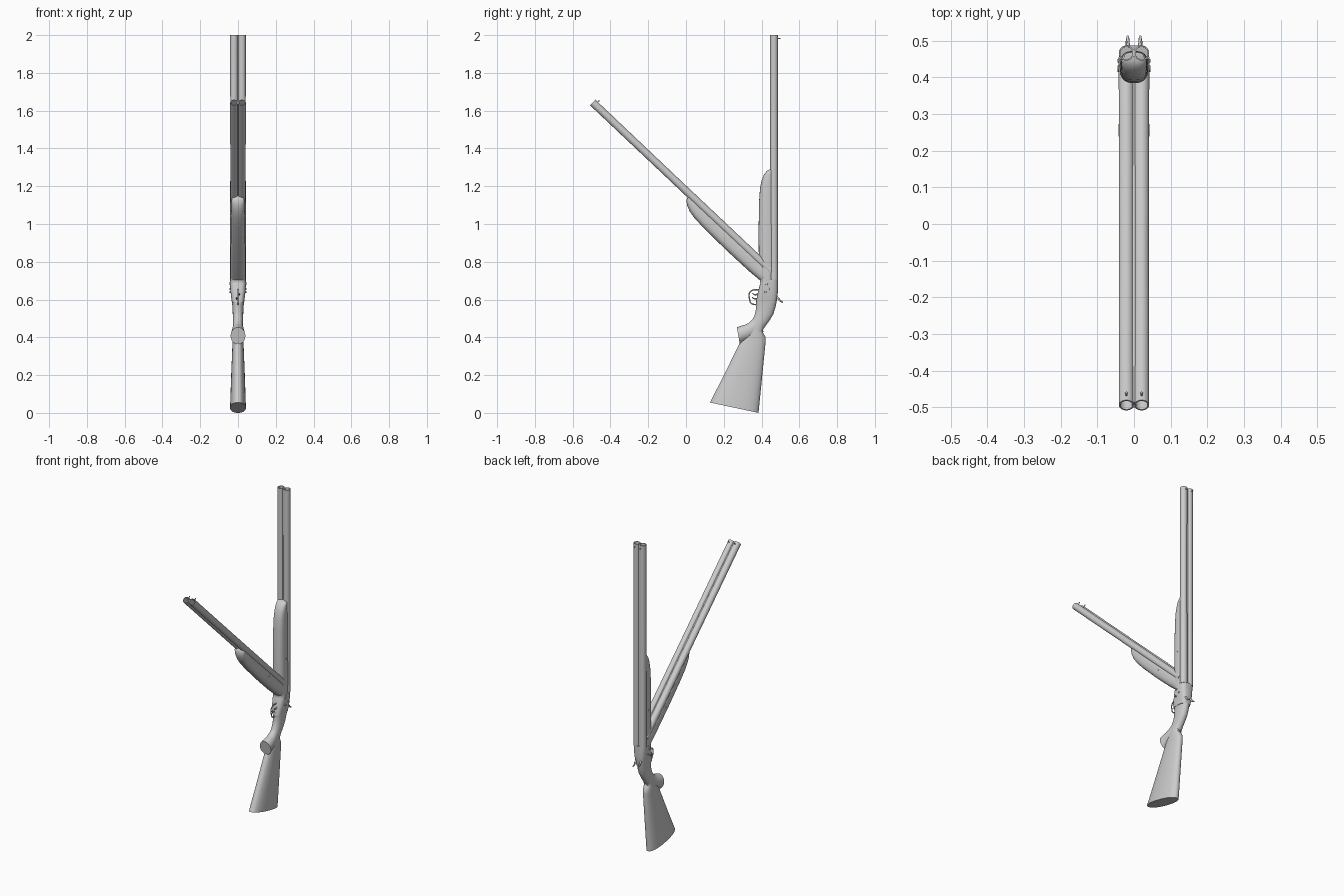
import bpy, bmesh, math
from mathutils import Matrix, Vector

if "Cube" in bpy.data.objects:
    bpy.data.objects.remove(bpy.data.objects["Cube"])

HINGE = Vector((0, 0.40, 0.707))
OPEN = (Matrix.Translation(HINGE) @ Matrix.Rotation(math.radians(46.6), 4, 'X')
        @ Matrix.Translation(-HINGE))
CLOSED = Matrix.Identity(4)


def finish(name, bm, mat=CLOSED, angle=40):
    bmesh.ops.recalc_face_normals(bm, faces=bm.faces)
    bm.transform(mat)
    me = bpy.data.meshes.new(name)
    bm.to_mesh(me)
    bm.free()
    ob = bpy.data.objects.new(name, me)
    bpy.context.collection.objects.link(ob)
    bpy.ops.object.select_all(action='DESELECT')
    ob.select_set(True)
    bpy.context.view_layer.objects.active = ob
    bpy.ops.object.shade_smooth_by_angle(angle=math.radians(angle))
    return ob


def loft(name, sections, mat=CLOSED, n=2.2, seg=32, angle=40):
    """Sections: front y, front z, back y, back z, half width."""
    bm = bmesh.new()
    rings = []
    for fy, fz, by, bz, w in sections:
        ring = []
        for i in range(seg):
            a = 2 * math.pi * i / seg
            c, s = math.cos(a), math.sin(a)
            c = math.copysign(abs(c) ** (2 / n), c)
            s = math.copysign(abs(s) ** (2 / n), s)
            ring.append(bm.verts.new((w * s, (fy + by) / 2 + c * (fy - by) / 2,
                                      (fz + bz) / 2 + c * (fz - bz) / 2)))
        rings.append(ring)
    for a, b in zip(rings, rings[1:]):
        for i in range(seg):
            j = (i + 1) % seg
            bm.faces.new((a[i], a[j], b[j], b[i]))
    bm.faces.new(rings[0])
    bm.faces.new(rings[-1])
    return finish(name, bm, mat, angle)


def tube(name, x, y, profile, mat, seg=32):
    """Closed radius/height profile spun around a vertical axis."""
    bm = bmesh.new()
    rings = [[bm.verts.new((x + r * math.cos(2 * math.pi * i / seg),
                            y + r * math.sin(2 * math.pi * i / seg), z))
              for i in range(seg)] for r, z in profile]
    for a, b in zip(rings, rings[1:] + rings[:1]):
        for i in range(seg):
            j = (i + 1) % seg
            bm.faces.new((a[i], a[j], b[j], b[i]))
    return finish(name, bm, mat)


def cyl(name, a, b, r1, r2, mat=CLOSED, seg=16):
    a, b = Vector(a), Vector(b)
    d = b - a
    bm = bmesh.new()
    m = Matrix.Translation((a + b) / 2) @ d.to_track_quat('Z', 'Y').to_matrix().to_4x4()
    bmesh.ops.create_cone(bm, cap_ends=True, segments=seg, radius1=r1, radius2=r2,
                          depth=d.length, matrix=m)
    return finish(name, bm, mat)


def wire(name, pts, r, x=0.0, radii=None):
    cu = bpy.data.curves.new(name, 'CURVE')
    cu.dimensions = '3D'
    cu.bevel_depth, cu.bevel_resolution, cu.use_fill_caps = r, 2, True
    cu.resolution_u = 6
    sp = cu.splines.new('BEZIER')
    sp.bezier_points.add(len(pts) - 1)
    for i, (p, (y, z)) in enumerate(zip(sp.bezier_points, pts)):
        p.co = (x, y, z)
        p.handle_left_type = p.handle_right_type = 'AUTO'
        p.radius = radii[i] if radii else 1
    ob = bpy.data.objects.new(name, cu)
    bpy.context.collection.objects.link(ob)
    return ob


# Barrel assembly, built once closed and once hinged open
for tag, m in (("closed", CLOSED), ("open", OPEN)):
    for side in (-1, 1):
        x = 0.0208 * side
        tube("barrel_" + tag, x, 0.466,
             [(0.0208, 0.707), (0.0208, 0.80), (0.0200, 1.4), (0.0205, 2.0),
              (0.0168, 2.0), (0.0165, 0.707)], m)
        # Muzzle sights and fore-end pin
        cyl("sight_post_" + tag, (x, 0.483, 1.982), (x, 0.494, 1.982), 0.003, 0.002, m, 10)
        bm = bmesh.new()
        bmesh.ops.create_uvsphere(bm, u_segments=12, v_segments=8, radius=0.0035,
                                  matrix=Matrix.Translation((x, 0.496, 1.982)))
        finish("sight_bead_" + tag, bm, m)
        cyl("fore_end_pin_" + tag, (0.03 * side, 0.432, 0.93),
            (0.0425 * side, 0.432, 0.93), 0.004, 0.004, m)
    # Rib filling the groove between the barrels
    bm = bmesh.new()
    bmesh.ops.create_cube(bm, size=1, matrix=Matrix.Translation((0, 0.466, 1.353))
                          @ Matrix.Diagonal((0.01, 0.021, 1.29, 1)))
    finish("barrel_rib_" + tag, bm, m)
    loft("fore_end_" + tag, [
        (0.392, 0.690, 0.462, 0.707, 0.040), (0.386, 0.78, 0.472, 0.78, 0.040),
        (0.384, 0.95, 0.472, 0.95, 0.039), (0.387, 1.12, 0.470, 1.12, 0.037),
        (0.392, 1.19, 0.470, 1.19, 0.036), (0.400, 1.23, 0.470, 1.23, 0.035),
        (0.413, 1.262, 0.470, 1.265, 0.034), (0.430, 1.283, 0.470, 1.283, 0.032),
        (0.446, 1.290, 0.468, 1.290, 0.026)], m, n=2.6)

# Receiver
loft("receiver", [
    (0.396, 0.695, 0.487, 0.712, 0.042), (0.390, 0.675, 0.487, 0.69, 0.042),
    (0.381, 0.64, 0.487, 0.65, 0.040), (0.375, 0.61, 0.484, 0.615, 0.036),
    (0.371, 0.585, 0.477, 0.58, 0.032)], n=3.2)

# Stock with wrist and comb
loft("stock", [
    (0.372, 0.60, 0.482, 0.60, 0.033), (0.371, 0.57, 0.474, 0.56, 0.030),
    (0.369, 0.54, 0.462, 0.522, 0.028), (0.362, 0.515, 0.440, 0.485, 0.027),
    (0.350, 0.49, 0.417, 0.455, 0.027), (0.335, 0.46, 0.404, 0.432, 0.027),
    (0.318, 0.43, 0.411, 0.418, 0.028), (0.298, 0.40, 0.421, 0.402, 0.028),
    (0.284, 0.37, 0.422, 0.38, 0.029), (0.206, 0.21, 0.404, 0.20, 0.036),
    (0.127, 0.055, 0.384, 0.0, 0.042)], n=2.2)

# Pistol grip ending in an oval cap
loft("pistol_grip", [
    (0.372, 0.53, 0.41, 0.43, 0.024), (0.353, 0.496, 0.37, 0.405, 0.027),
    (0.333, 0.476, 0.34, 0.392, 0.031), (0.310, 0.466, 0.315, 0.381, 0.034),
    (0.285, 0.459, 0.296, 0.372, 0.037), (0.269, 0.453, 0.285, 0.363, 0.039)], n=2)

# Trigger guard and twin triggers
wire("trigger_guard", [(0.388, 0.652), (0.355, 0.650), (0.337, 0.637), (0.336, 0.605),
                       (0.346, 0.580), (0.376, 0.572)], 0.0035)
for i, dz in enumerate((0.0, -0.022)):
    wire("trigger", [(0.385, 0.630 + dz), (0.364, 0.626 + dz), (0.350, 0.634 + dz)],
         0.004, x=0.007 * (1 - 2 * i), radii=[1, 0.9, 0.5])

# Hammers and side screws
for side in (-1, 1):
    wire("hammer", [(0.465, 0.625), (0.487, 0.607), (0.498, 0.594), (0.512, 0.585)],
         0.006, x=0.017 * side, radii=[1, 1, 0.8, 0.6])
    for y, z, r in ((0.425, 0.684, 0.009), (0.445, 0.655, 0.006), (0.42, 0.64, 0.006)):
        cyl("side_screw", (0.03 * side, y, z), (0.045 * side, y, z), r, r * 0.85)
